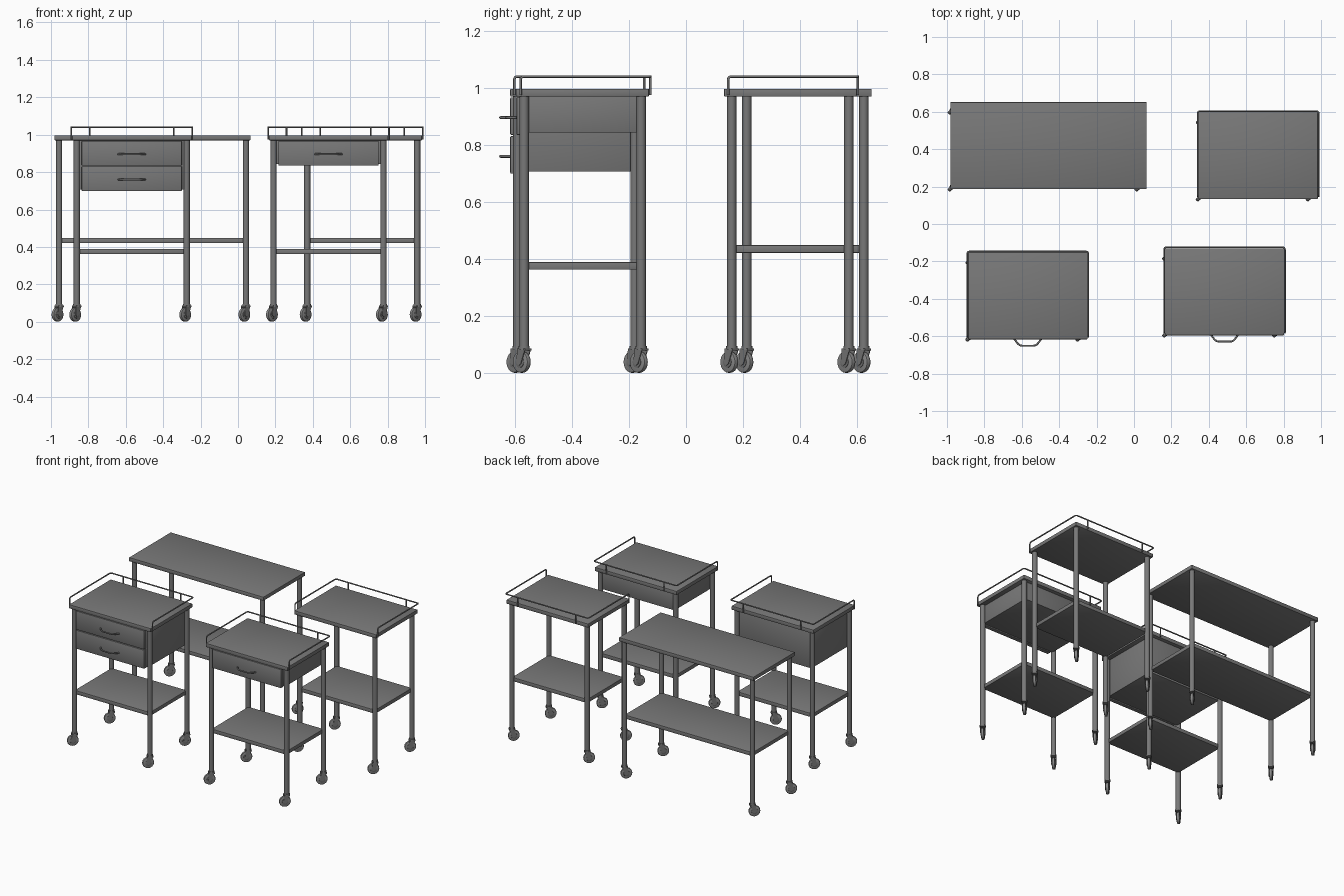
import bpy, bmesh, math
from mathutils import Matrix, Vector

cube = bpy.data.objects.get("Cube")
if cube:
    bpy.data.objects.remove(cube, do_unlink=True)


def material(name, value):
    mat = bpy.data.materials.new(name)
    mat.use_nodes = True
    colour = (value, value, value, 1)
    mat.diffuse_color = colour
    mat.node_tree.nodes["Principled BSDF"].inputs["Base Color"].default_value = colour
    return mat


STEEL = material("grey steel", 0.19)
RUBBER = material("light grey wheel", 0.25)
meshes = []


def finish(name, bm, mat, loc=(0, 0, 0), turn=0):
    bmesh.ops.recalc_face_normals(bm, faces=bm.faces)
    mesh = bpy.data.meshes.new(name)
    bm.to_mesh(mesh)
    bm.free()
    mesh.materials.append(mat)
    obj = bpy.data.objects.new(name, mesh)
    obj.location = loc
    obj.rotation_euler.z = turn
    bpy.context.collection.objects.link(obj)
    meshes.append(obj)


def box(name, x, y, z, bevel=0.003):
    """Box from (min, max) pairs with softened edges."""
    bm = bmesh.new()
    size = [b - a for a, b in (x, y, z)]
    centre = [(a + b) / 2 for a, b in (x, y, z)]
    bmesh.ops.create_cube(bm, size=1, matrix=Matrix.Diagonal((*size, 1)))
    bmesh.ops.bevel(bm, geom=bm.edges[:], offset=bevel, segments=2,
                    profile=0.5, affect='EDGES')
    finish(name, bm, STEEL, centre)


def tube(name, x, y, z0, z1, radius):
    bm = bmesh.new()
    bmesh.ops.create_cone(bm, cap_ends=True, segments=20, radius1=radius,
                          radius2=radius, depth=z1 - z0)
    finish(name, bm, STEEL, (x, y, (z0 + z1) / 2))


def wire(name, paths, radius):
    """Round bar following one or more point paths."""
    curve = bpy.data.curves.new(name, 'CURVE')
    curve.dimensions = '3D'
    curve.bevel_depth = radius
    curve.bevel_resolution = 2
    curve.use_fill_caps = True
    for path in paths:
        spline = curve.splines.new('POLY')
        spline.points.add(len(path) - 1)
        for point, co in zip(spline.points, path):
            point.co = (*co, 1)
    curve.materials.append(STEEL)
    bpy.context.collection.objects.link(bpy.data.objects.new(name, curve))


def rounded(points, r):
    """Replace the inner corners of a path by short arcs."""
    pts = [Vector(p) for p in points]
    out = [pts[0]]
    for a, b, c in zip(pts, pts[1:], pts[2:]):
        p, q = b + (a - b).normalized() * r, b + (c - b).normalized() * r
        for i in range(5):
            t = i / 4
            out.append(p * (1 - t) ** 2 + b * 2 * t * (1 - t) + q * t * t)
    return out + [pts[-1]]


WHEEL_R, TRAIL, TURN = 0.038, 0.012, math.radians(225)


def caster(prefix, x, y):
    # Tyre with rounded tread, and hub
    for part, radius, width, bevel, mat in (("wheel", WHEEL_R, 0.02, 0.006, RUBBER),
                                            ("wheel_hub", 0.02, 0.024, 0.002, STEEL)):
        bm = bmesh.new()
        place = Matrix.Translation((TRAIL, 0, WHEEL_R)) @ Matrix.Rotation(math.pi / 2, 4, 'X')
        bmesh.ops.create_cone(bm, cap_ends=True, segments=24, radius1=radius,
                              radius2=radius, depth=width, matrix=place)
        rims = [e for e in bm.edges if any(len(f.verts) > 4 for f in e.link_faces)]
        bmesh.ops.bevel(bm, geom=rims, offset=bevel, segments=2,
                        profile=0.5, affect='EDGES')
        finish(prefix + "_" + part, bm, mat, (x, y, 0), TURN)
    # Fork: two tapered cheeks joined by a crown plate
    bm = bmesh.new()
    outline = [(-0.02, 0.086), (0.02, 0.086), (0.023, 0.035), (0.012, 0.026), (0.002, 0.032)]
    for side in (-1, 1):
        face = bm.faces.new([bm.verts.new((u, side * 0.0125, w)) for u, w in outline])
        extruded = bmesh.ops.extrude_face_region(bm, geom=[face], use_keep_orig=True)
        moved = [g for g in extruded["geom"] if isinstance(g, bmesh.types.BMVert)]
        bmesh.ops.translate(bm, verts=moved, vec=(0, side * 0.003, 0))
    crown = Matrix.Translation((0, 0, 0.082)) @ Matrix.Diagonal((0.04, 0.031, 0.008, 1))
    bmesh.ops.create_cube(bm, size=1, matrix=crown)
    finish(prefix + "_caster_fork", bm, STEEL, (x, y, 0), TURN)
    tube(prefix + "_caster_collar", x, y, 0.08, 0.094, 0.0195)


LEG_Y, TOP_Y = 0.2055, 0.2325


def frame(name, cx, cy, leg_x, shelf_z):
    # Table top and lower shelf
    top_x = leg_x + 0.025
    box(name + "_top", (cx - top_x, cx + top_x), (cy - TOP_Y, cy + TOP_Y), (0.97, 0.997))
    box(name + "_shelf", (cx - leg_x, cx + leg_x), (cy - LEG_Y, cy + LEG_Y),
        (shelf_z, shelf_z + 0.027))
    # Legs on casters
    for sx, side in ((-1, "right"), (1, "left")):
        for sy, end in ((-1, "front"), (1, "back")):
            x, y = cx + sx * leg_x, cy + sy * LEG_Y
            prefix = f"{name}_{end}_{side}"
            tube(prefix + "_leg", x, y, 0.085, 0.972, 0.0165)
            caster(prefix, x, y)


def guard_rail(name, cx, cy):
    # Three-sided rail bent down at the front, with two rear posts
    rx, front, back, low, high = 0.323, cy - 0.218, cy + 0.2375, 0.975, 1.04
    loop = [(cx - rx, front, low), (cx - rx, front, high), (cx - rx, back, high),
            (cx + rx, back, high), (cx + rx, front, high), (cx + rx, front, low)]
    posts = [[(cx + s * 0.225, back, low), (cx + s * 0.225, back, high)] for s in (-1, 1)]
    wire(name + "_guard_rail", [rounded(loop, 0.012)] + posts, 0.0045)


def drawers(name, cx, cy, count):
    # Closed cabinet under the top
    pitch = 0.136
    box(name + "_cabinet", (cx - 0.285, cx + 0.285), (cy - 0.212, cy + LEG_Y),
        (0.979 - pitch * count, 0.972), 0.002)
    # Drawer fronts with bowed handles
    for i in range(count):
        high = 0.967 - pitch * i
        face = cy - TOP_Y
        box(f"{name}_drawer_front_{i + 1}", (cx - 0.268, cx + 0.268),
            (face, cy - 0.205), (high - 0.132, high), 0.004)
        z = high - 0.071
        path = [(cx - 0.072, face + 0.002, z), (cx - 0.045, face - 0.034, z),
                (cx + 0.045, face - 0.034, z), (cx + 0.072, face + 0.002, z)]
        wire(f"{name}_handle_{i + 1}", [rounded(path, 0.018)], 0.005)


# The four trolleys: name, centre, leg spacing, shelf height, rail, drawers
for name, cx, cy, leg_x, shelf_z, railed, count in (
        ("two_drawer_cart", -0.568, -0.3845, 0.294, 0.362, True, 2),
        ("one_drawer_cart", 0.484, -0.3625, 0.294, 0.362, True, 1),
        ("open_cart", 0.664, 0.366, 0.294, 0.421, True, 0),
        ("long_table", -0.457, 0.419, 0.4995, 0.421, False, 0)):
    frame(name, cx, cy, leg_x, shelf_z)
    if railed:
        guard_rail(name, cx, cy)
    if count:
        drawers(name, cx, cy, count)

# Smooth the round parts, keep edges crisp
bpy.ops.object.select_all(action='DESELECT')
for obj in meshes:
    obj.select_set(True)
bpy.context.view_layer.objects.active = meshes[0]
bpy.ops.object.shade_smooth_by_angle(angle=math.radians(35))
